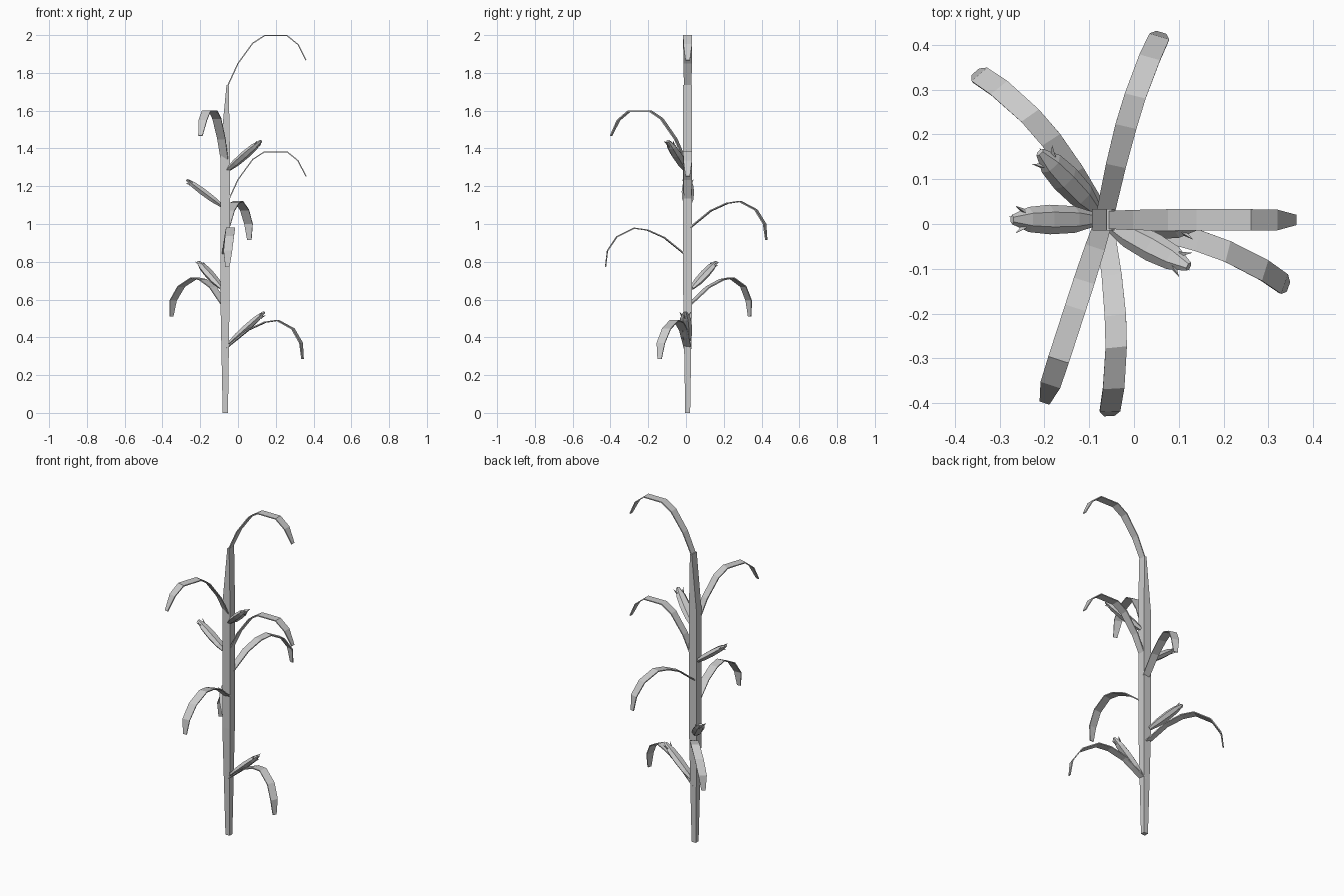
import bpy
from math import sin, cos, pi, radians
from mathutils import Vector

if "Cube" in bpy.data.objects:
    bpy.data.objects.remove(bpy.data.objects["Cube"])

CX, CY = -0.067, 0.009   # stalk axis


def make(name, verts, faces):
    me = bpy.data.meshes.new(name)
    me.from_pydata([tuple(v) for v in verts], [], faces)
    me.update()
    ob = bpy.data.objects.new(name, me)
    bpy.context.collection.objects.link(ob)
    return ob


def loft(name, rings):
    """Closed tube through equal-length rings of points."""
    n = len(rings[0])
    faces = [(k * n + i, k * n + (i + 1) % n, (k + 1) * n + (i + 1) % n, (k + 1) * n + i)
             for k in range(len(rings) - 1) for i in range(n)]
    faces += [tuple(reversed(range(n))), tuple(range((len(rings) - 1) * n, len(rings) * n))]
    return make(name, [p for r in rings for p in r], faces)


# Stalk: four-sided, flattening to a blade at the top (z, centre x, half x, half y)
stalk = [(0, CX, .014, .013), (.65, CX - .002, .025, .024),
         (1.4, CX - .001, .025, .024), (1.735, -.055, .006, .024)]
loft("stalk", [[Vector((x + sx * hx, CY + sy * hy, z))
                for sx, sy in ((-1, -1), (1, -1), (1, 1), (-1, 1))]
               for z, x, hx, hy in stalk])

# Leaf profiles: distance from stalk axis, height below the crest
UPRIGHT = [(.014, -.262), (.067, -.147), (.145, -.04), (.207, 0), (.327, 0), (.385, -.047), (.427, -.13)]
DROOPING = [(.0, -.15), (.125, -.05), (.215, -.01), (.285, 0), (.375, -.045), (.425, -.12), (.435, -.205)]
WIDTHS = [.040, .045, .048, .048, .048, .046, .023]


def leaf(name, profile, crest, yaw, bend):
    verts = []
    rmax = profile[-1][0]
    for (r, dz), w in zip(profile, WIDTHS):
        a = radians(yaw + bend * (r / rmax) ** 2)
        c = Vector((CX + r * cos(a), CY + r * sin(a), crest + dz))
        side = Vector((-sin(a), cos(a), 0)) * w / 2
        verts += [c - side, c + side]
    ob = make(name, verts, [(2 * i, 2 * i + 2, 2 * i + 3, 2 * i + 1) for i in range(len(profile) - 1)])
    m = ob.modifiers.new("thickness", 'SOLIDIFY')
    m.thickness, m.offset = .006, 0


# Leaves: profile, crest height, direction, sideways bend
for i, args in enumerate([
        (UPRIGHT, 1.997, 0, 0), (UPRIGHT, 1.382, 0, 0), (UPRIGHT, 1.597, -108, 0),
        (DROOPING, 1.12, 78, -5), (DROOPING, .978, -81.5, -7),
        (DROOPING, .715, 121, 10), (DROOPING, .49, -10, -10)]):
    leaf(f"leaf_{i + 1}", *args)


def spike(name, base, tip, radius):
    d = (tip - base).normalized()
    u = d.orthogonal().normalized()
    v = d.cross(u)
    ring = [base + (u * cos(2 * pi * k / 3) + v * sin(2 * pi * k / 3)) * radius for k in range(3)]
    make(name, ring + [tip], [(0, 1, 3), (1, 2, 3), (2, 0, 3), (2, 1, 0)])


# Ears: flattened six-sided spindles with small husk tips
EAR = [(0, .45), (.25, .9), (.55, 1), (.8, .85), (1, .32)]


def ear(name, base, tip):
    base, tip = Vector(base), Vector(tip)
    d = tip - base
    side = d.cross(Vector((0, 0, 1))).normalized()
    up = side.cross(d).normalized()
    loft(name, [[base + d * t + (side * .033 * cos(pi * k / 3) + up * .021 * sin(pi * k / 3)) * s
                 for k in range(6)] for t, s in EAR])
    for j, (s, u) in enumerate(((1, .3), (-1, .3), (.2, -1))):
        b = base + d * .86 + side * .017 * s + up * .010 * u
        spike(f"{name}_husk_{j + 1}", b, b + d * .12 + side * .014 * s + up * .008 * u, .007)


ear("ear_1", (-.055, .0, 1.285), (.122, -.095, 1.44))
ear("ear_2", (-.085, .01, 1.095), (-.272, .01, 1.235))
ear("ear_3", (-.085, .03, .66), (-.21, .16, .80))
ear("ear_4", (-.05, .003, .365), (.14, -.004, .535))
